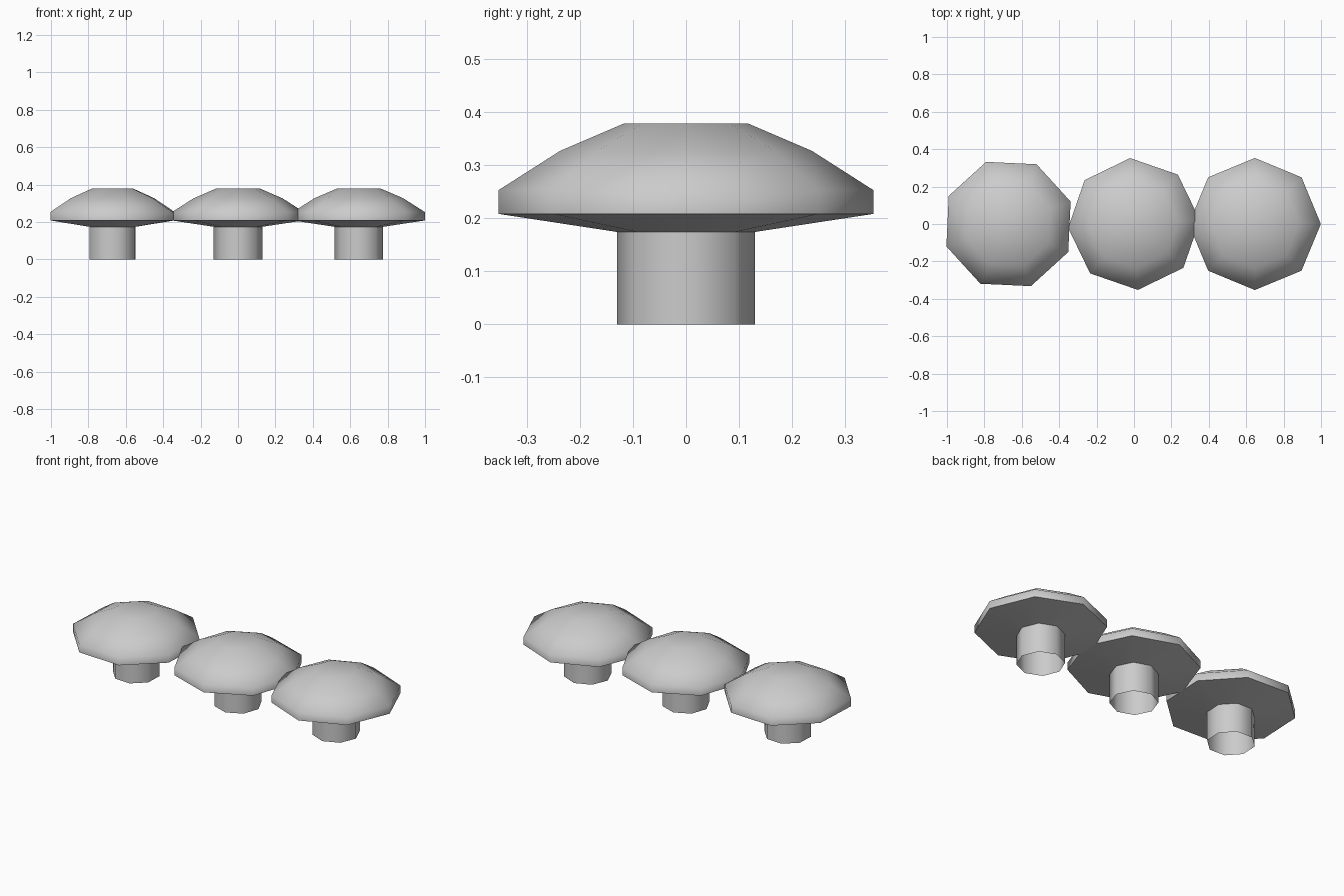
import bpy, bmesh, math

if "Cube" in bpy.data.objects:
    bpy.data.objects.remove(bpy.data.objects["Cube"])

SIDES = 8
STEM = [(0.13, 0.0), (0.13, 0.174)]
CAP = [(0.13, 0.174), (0.353, 0.208), (0.353, 0.253), (0.237, 0.327), (0.118, 0.378)]


def lathe(name, profile, x, turn, close_top=False):
    """Eight-sided surface of revolution around a vertical axis at x."""
    bm = bmesh.new()
    rings = []
    for r, z in profile:
        angles = [turn + 2 * math.pi * i / SIDES for i in range(SIDES)]
        rings.append([bm.verts.new((r * math.cos(a), r * math.sin(a), z)) for a in angles])
    for low, high in zip(rings, rings[1:]):
        for i in range(SIDES):
            j = (i + 1) % SIDES
            bm.faces.new((low[i], low[j], high[j], high[i]))
    if close_top:
        bm.faces.new(rings[-1])
    mesh = bpy.data.meshes.new(name)
    bm.to_mesh(mesh)
    bm.free()
    obj = bpy.data.objects.new(name, mesh)
    obj.location.x = x
    bpy.context.collection.objects.link(obj)
    # smooth dome and stem, crisp rim
    bpy.ops.object.select_all(action='DESELECT')
    obj.select_set(True)
    bpy.context.view_layer.objects.active = obj
    bpy.ops.object.shade_smooth_by_angle(angle=math.radians(62))
    return obj


# Row of three mushrooms, each turned a little differently
for side, x, turn in (("left", -0.671, 19.8), ("middle", 0.0, 3.4), ("right", 0.646, 0.0)):
    # open-bottomed stem
    lathe(side + "_stem", STEM, x, math.radians(turn))
    # cap with sloped underside, short rim and flat-topped dome
    lathe(side + "_cap", CAP, x, math.radians(turn), close_top=True)
